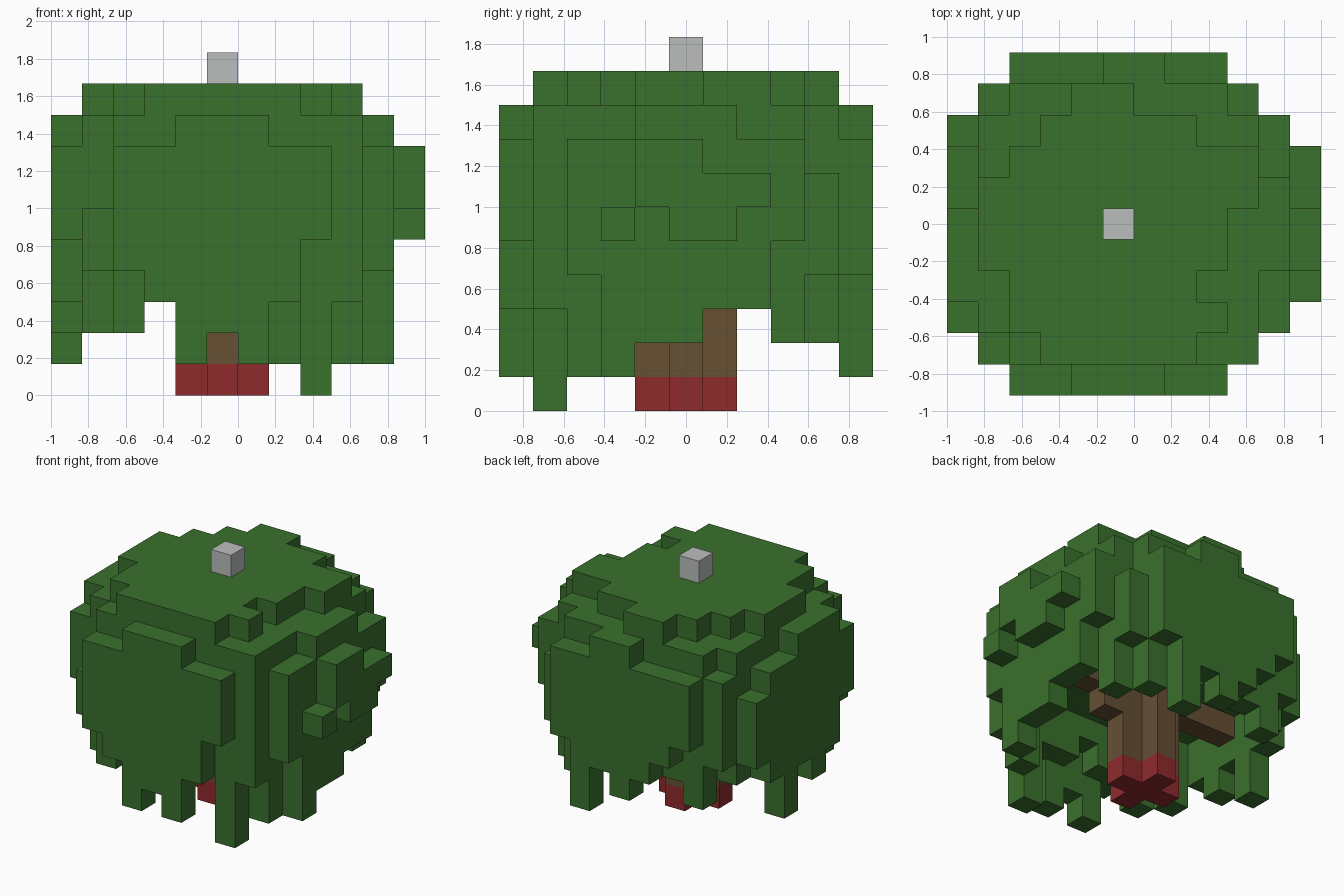
import bpy
import bmesh
from mathutils import Vector

cube = bpy.data.objects.get("Cube")
if cube:
    bpy.data.objects.remove(cube, do_unlink=True)

UNIT = 1 / 6
ORIGIN = Vector((-1, -5.5 * UNIT, 0))


def material(name, rgb):
    m = bpy.data.materials.new(name)
    m.use_nodes = True
    m.diffuse_color = (*rgb, 1)
    m.node_tree.nodes["Principled BSDF"].inputs["Base Color"].default_value = (*rgb, 1)
    return m


def block_object(name, cells, mat):
    """Skin a set of unit blocks with only its outer faces."""
    bm = bmesh.new()
    for cell in cells:
        for axis in range(3):
            for sign in (-1, 1):
                step = [0, 0, 0]
                step[axis] = sign
                if tuple(c + s for c, s in zip(cell, step)) in cells:
                    continue
                normal = Vector(step)
                u = Vector([float(a == (axis + 1) % 3) for a in range(3)])
                v = normal.cross(u)
                mid = Vector(cell) + Vector((.5, .5, .5)) + normal / 2
                ring = [mid + (a * u + b * v) / 2
                        for a, b in ((-1, -1), (1, -1), (1, 1), (-1, 1))]
                bm.faces.new([bm.verts.new(ORIGIN + p * UNIT) for p in ring])
    bmesh.ops.remove_doubles(bm, verts=bm.verts, dist=0.001)
    mesh = bpy.data.meshes.new(name)
    bm.to_mesh(mesh)
    bm.free()
    mesh.materials.append(mat)
    obj = bpy.data.objects.new(name, mesh)
    bpy.context.collection.objects.link(obj)
    return obj


green = material("leaf green", (.042, .162, .026))
brown = material("bark brown", (.133, .08, .034))
red = material("base red", (.275, .024, .026))
grey = material("light grey", (.5, .51, .505))

# Canopy footprint: rounded plan of columns, each with a bottom and a top
top, bottom = {}, {}
for j in range(11):
    inset = max(0, 2 - min(j, 10 - j))
    for i in range(inset, 11 - inset):
        top[i, j], bottom[i, j] = 9, 5

# Highest tier: first and last column of each row
plateau = [(3, 7), (2, 8), (2, 7), (1, 8), (1, 8), (1, 9), (2, 9), (3, 7), (4, 5)]
for j, (first, last) in enumerate(plateau, 1):
    for i in range(first, last + 1):
        top[i, j] = 10

# Lower shoulders around the rim
for i in (2, 3, 7, 8):
    top[i, 0] = top[i, 10] = 8
top[4, 10] = 8
for j in (2, 6, 7):
    top[0, j] = 8
for j in (2, 3, 7, 8):
    top[10, j] = 8
top[1, 9] = 8
top[0, 8] = top[9, 9] = 7
top[1, 1] = 6

# Hanging leaves: ragged lower edge along each side
for n, (front, back) in enumerate(zip((4, 3, 1, 2, 1, 3, 5), (5, 4, 3, 2, 3, 1, 4))):
    bottom[n + 2, 0] = front
    bottom[n + 2, 10] = back
for n, (left, right) in enumerate(zip((5, 3, 2, 3, 1, 3, 4), (4, 1, 2, 2, 3, 3, 5))):
    bottom[0, n + 2] = left
    bottom[10, n + 2] = right
for n, (front, back) in enumerate(zip((4, 2, 3, 3, 4, 3, 3, 0, 3), (4, 2, 3, 4, 3, 4, 3, 2, 4))):
    bottom[n + 1, 1] = front
    bottom[n + 1, 9] = back
bottom[9, 2] = 1
bottom[1, 2] = bottom[9, 8] = 2
bottom[1, 8] = bottom[9, 3] = 3

canopy = {(i, j, k) for (i, j) in top for k in range(bottom[i, j], top[i, j])}

# Leaf cluster jutting from one side
for j, low, high in ((3, 5, 6), (4, 6, 8), (5, 5, 8), (6, 5, 7), (7, 6, 7)):
    canopy |= {(11, j, k) for k in range(low, high)}
block_object("canopy", canopy, green)

# Cross-shaped trunk with coloured foot, and side branches
cross = [(5, 5), (4, 5), (6, 5), (5, 4), (5, 6)]
trunk = {(i, j, k) for i, j in cross for k in range(1, 5)}
trunk |= {(7, 5, 3), (8, 5, 4), (9, 5, 4), (3, 5, 4), (2, 5, 4), (1, 5, 4)}
block_object("trunk", trunk, brown)
block_object("trunk_base", {(i, j, 0) for i, j in cross}, red)

# Small block on the crown
block_object("top_block", {(5, 5, 10)}, grey)
